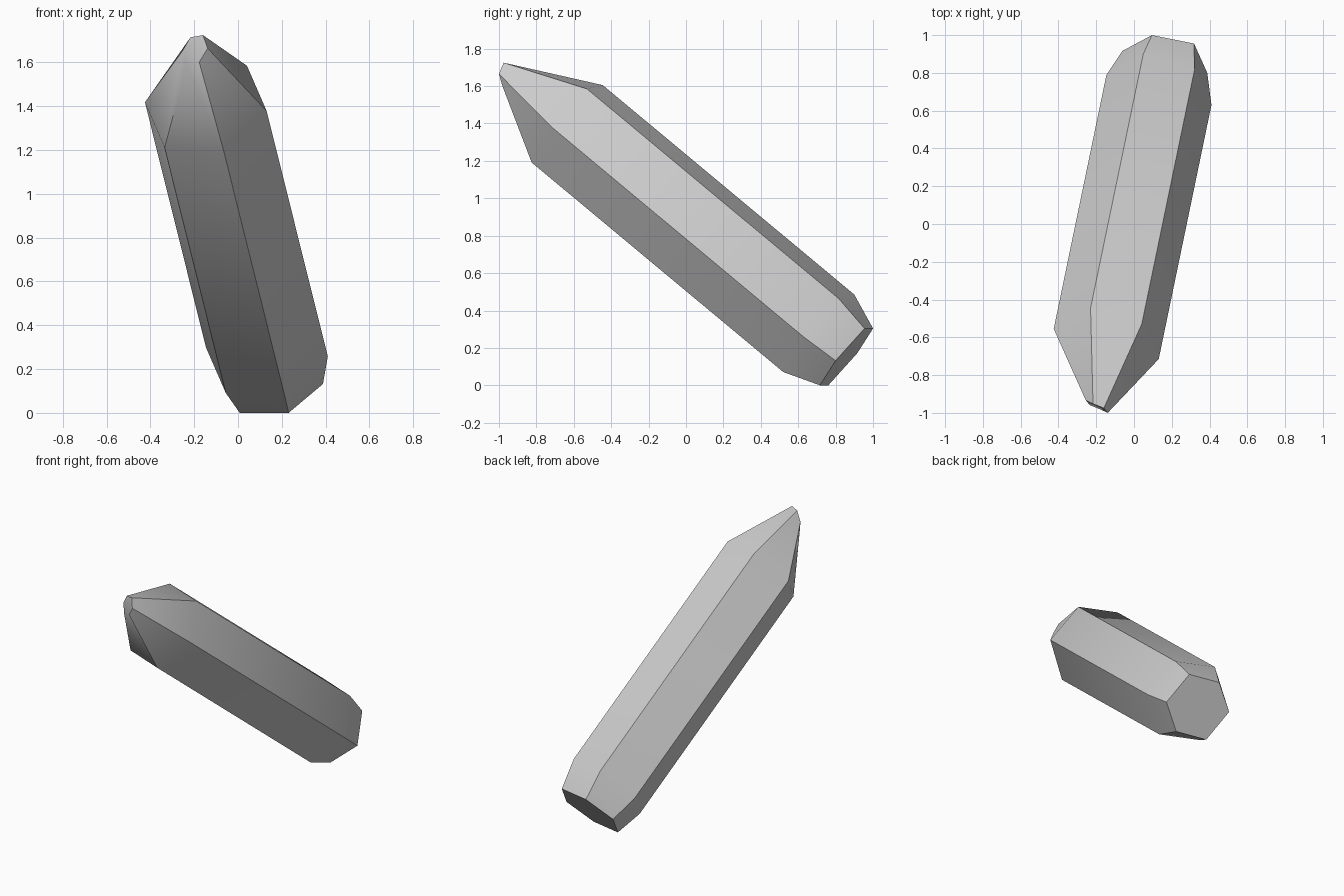
import bpy, bmesh, math
from mathutils import Vector

cube = bpy.data.objects.get("Cube")
if cube:
    bpy.data.objects.remove(cube, do_unlink=True)

# One flat grey for the whole stone
stone = bpy.data.materials.new("stone_grey")
stone.use_nodes = True
grey = (0.6, 0.6, 0.6, 1)
stone.diffuse_color = grey
stone.node_tree.nodes["Principled BSDF"].inputs["Base Color"].default_value = grey

# Three spokes of the shaft's hexagon; the other three are their opposites
shaft = [(-0.083, 0.19, 0.207), (0.188, 0.105, 0.187), (0.278, -0.08, -0.02)]

# Sections along the leaning shaft: centre and spokes
sections = [
    ((0.163, 0.858, 0.152),
     [(-0.068, 0.142, 0.152), (0.155, 0.097, 0.152), (0.225, -0.058, -0.02)]),
    ((0.132, 0.71, 0.278), shaft),
    ((-0.147, -0.635, 1.398), shaft),
    ((-0.197, -0.967, 1.658),
     [(-0.02, 0.015, 0.057), (0.037, -0.008, 0.067), (0.058, -0.033, 0.007)]),
]

bm = bmesh.new()
rings = []
for centre, spokes in sections:
    half = [Vector(s) for s in spokes]
    rings.append([bm.verts.new(Vector(centre) + s)
                  for s in half + [-s for s in half]])

# Side facets between neighbouring sections, then the two end facets
for low, high in zip(rings, rings[1:]):
    for i in range(6):
        j = (i + 1) % 6
        bm.faces.new((low[i], low[j], high[j], high[i]))
bm.faces.new(rings[0])
bm.faces.new(rings[-1])
bmesh.ops.recalc_face_normals(bm, faces=bm.faces)

mesh = bpy.data.meshes.new("crystal")
bm.to_mesh(mesh)
bm.free()
mesh.materials.append(stone)
crystal = bpy.data.objects.new("crystal", mesh)
bpy.context.collection.objects.link(crystal)

# Soft taper bends, crisp long edges
bpy.context.view_layer.objects.active = crystal
crystal.select_set(True)
bpy.ops.object.shade_smooth_by_angle(angle=math.radians(40))
